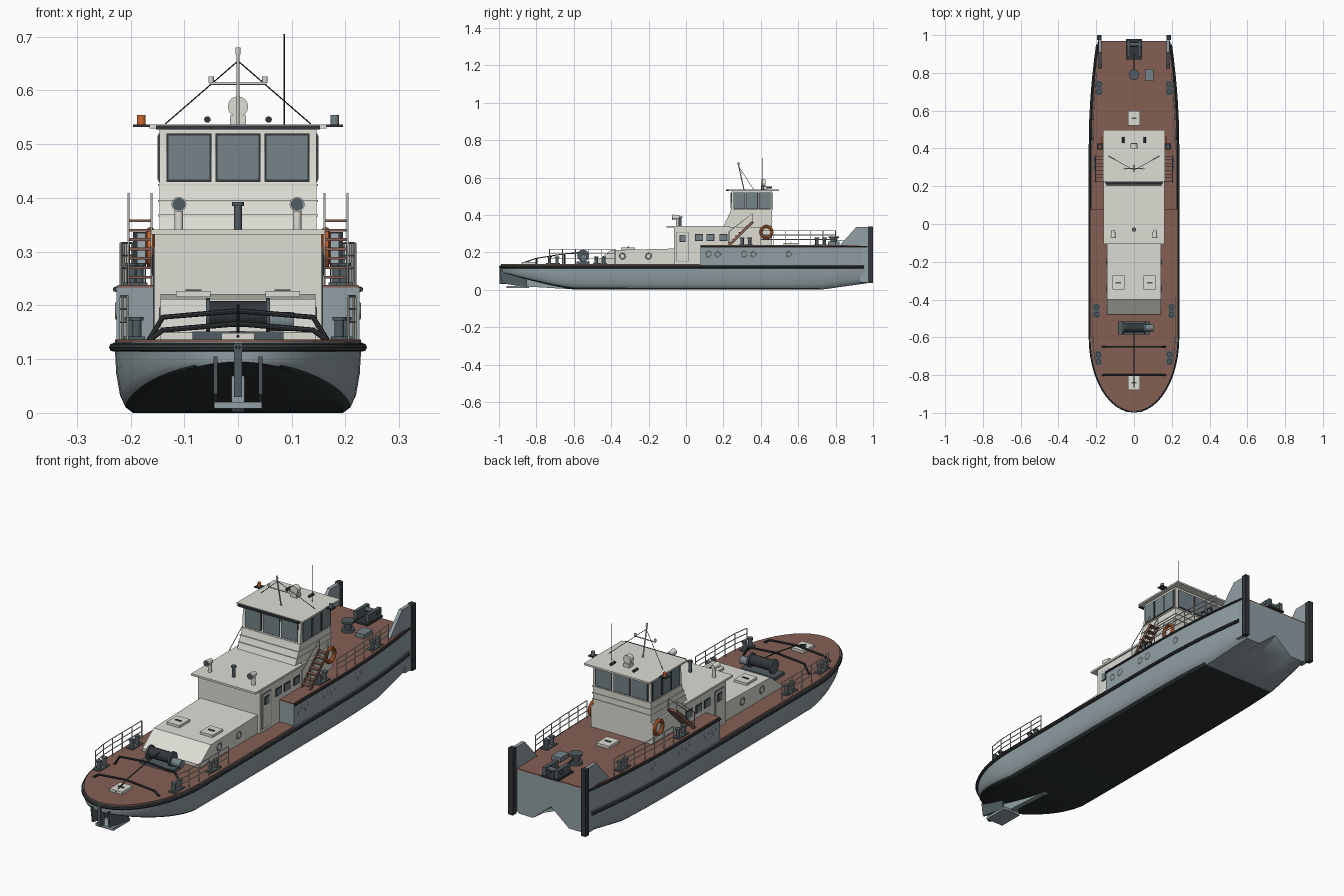
import bpy, bmesh, math
from mathutils import Vector

if "Cube" in bpy.data.objects:
    bpy.data.objects.remove(bpy.data.objects["Cube"])


def material(name, r, g, b):
    rgb = [(c / 255) ** 2.2 for c in (r, g, b)] + [1]
    m = bpy.data.materials.new(name)
    m.use_nodes = True
    m.diffuse_color = rgb
    m.node_tree.nodes["Principled BSDF"].inputs["Base Color"].default_value = rgb
    return m


GREY = material("hull grey", 144, 158, 163)
DARK = material("bottom black", 48, 54, 54)
DECK = material("deck brown", 132, 95, 84)
WHITE = material("house white", 220, 220, 212)
BLACK = material("fender charcoal", 54, 58, 60)
IRON = material("fitting slate", 82, 94, 98)
GLASS = material("window glass", 116, 130, 135)
ORANGE = material("safety orange", 205, 105, 55)


def finish(name, bm, *mats):
    bmesh.ops.recalc_face_normals(bm, faces=bm.faces[:])
    me = bpy.data.meshes.new(name)
    bm.to_mesh(me)
    bm.free()
    for m in mats:
        me.materials.append(m)
    me.polygons.foreach_set("use_smooth", [True] * len(me.polygons))
    me.set_sharp_from_angle(angle=math.radians(32))
    ob = bpy.data.objects.new(name, me)
    bpy.context.collection.objects.link(ob)
    return ob


def loft(name, rings, *mats):
    bm = bmesh.new()
    vs = [[bm.verts.new(p) for p in ring] for ring in rings]
    n = len(vs[0])
    for a, b in zip(vs, vs[1:]):
        for i in range(n):
            j = (i + 1) % n
            bm.faces.new((a[i], a[j], b[j], b[i]))
    bm.faces.new(vs[0])
    bm.faces.new(vs[-1])
    return finish(name, bm, *mats)


def prism(name, profile, x0, x1, mat):
    return loft(name, [[(x, y, z) for y, z in profile] for x in (x0, x1)], mat)


def box(name, x, y, z, sx, sy, sz, mat):
    h = sy / 2
    return prism(name, [(y - h, z), (y + h, z), (y + h, z + sz), (y - h, z + sz)], x - sx / 2, x + sx / 2, mat)


def rod(name, a, b, r, mat, r2=None, n=16):
    a, b = Vector(a), Vector(b)
    q = (b - a).to_track_quat('Z', 'Y')
    circle = [(math.cos(t * math.tau / n), math.sin(t * math.tau / n)) for t in range(n)]
    return loft(name, [[p + q @ Vector((c * k, s * k, 0)) for c, s in circle]
                       for p, k in ((a, r), (b, r if r2 is None else r2))], mat)


def tube(name, pts, r, mat, closed=False):
    cu = bpy.data.curves.new(name, 'CURVE')
    cu.dimensions = '3D'
    cu.bevel_depth, cu.bevel_resolution, cu.use_fill_caps = r, 2, True
    sp = cu.splines.new('POLY')
    sp.points.add(len(pts) - 1)
    for p, co in zip(sp.points, pts):
        p.co = (*co, 1)
    sp.use_cyclic_u = closed
    tmp = bpy.data.objects.new(name, cu)
    bpy.context.collection.objects.link(tmp)
    bpy.context.view_layer.update()
    me = bpy.data.meshes.new_from_object(tmp.evaluated_get(bpy.context.evaluated_depsgraph_get()))
    bpy.data.objects.remove(tmp)
    bm = bmesh.new()
    bm.from_mesh(me)
    return finish(name, bm, mat)


def ring(name, x, y, z, R, r, mat):
    tube(name, [(x, y + R * math.cos(i * math.tau / 24), z + R * math.sin(i * math.tau / 24)) for i in range(24)], r, mat, True)


def beam(y):
    if y < -0.6:
        return 0.23 * math.sqrt(max(0.0002, 1 - ((-0.6 - y) / 0.39) ** 2))
    return 0.23 - 0.042 * max(0, (y - 0.4) / 0.57) ** 2


# Hull: rounded stern, flat bottom, raked bow with a central notch
def section(y):
    b = beam(y)
    k = 0.095 * max(0, (-0.58 - y) / 0.41) ** 1.3 + 0.035 * max(0, (y - 0.72) / 0.25)
    notch = 0.075 * max(0, (y - 0.78) / 0.19)
    t, h = 0.132, 0.132 - k
    half = [(b, t), (b * 0.985, k + h * 0.55), (b * 0.955, k + h * 0.25), (b * 0.91, k + h * 0.08),
            (b * 0.85, k), (b * 0.48, k)]
    return [(x, y, z) for x, z in half] + [(0, y, k + notch)] + [(-x, y, z) for x, z in half[::-1]]


stern = [-0.6 - 0.39 * math.sin(i * math.pi / 24) for i in range(12, 0, -1)]
mid = [-0.6, -0.3, 0.1, 0.4, 0.55, 0.65, 0.72, 0.78, 0.88, 0.97]
hull = loft("hull", [section(y) for y in stern + mid], GREY, DARK)
for f in hull.data.polygons:
    if f.normal.z < -0.6 and f.center.y < 0.74:
        f.material_index = 1


def deck_slab(name, ys, z0, z1, inset, mat):
    return loft(name, [[(-beam(y) + inset, y, z0), (beam(y) - inset, y, z0),
                        (beam(y) - inset, y, z1), (-beam(y) + inset, y, z1)] for y in ys], mat)


fore = [0.078, 0.25, 0.4, 0.5, 0.6, 0.7, 0.8, 0.9, 0.97]
deck_slab("aft_deck", stern + [-0.6, -0.2, 0.078], 0.13, 0.137, 0.001, DECK)
deck_slab("raised_forehull", fore, 0.13, 0.233, 0.004, GREY)
deck_slab("fore_deck", fore, 0.233, 0.238, 0.006, DECK)
tube("stern_fender", [(0, -0.992, 0.122)] + [(beam(y) + 0.002, y, 0.122) for y in stern + mid[:-1] + [0.95]], 0.008, BLACK)
tube("stern_fender_right", [(0, -0.992, 0.122)] + [(-beam(y) - 0.002, y, 0.122) for y in stern + mid[:-1] + [0.95]], 0.008, BLACK)

# Stern skeg and rudder
prism("skeg", [(-0.9, 0.09), (-0.9, 0.02), (-0.6, 0.002), (-0.6, 0.05)], -0.012, 0.012, GREY)
box("rudder_sole", 0, -0.9, 0.008, 0.09, 0.12, 0.012, GREY)
box("rudder_stock", 0, -0.983, 0.03, 0.014, 0.03, 0.1, IRON)
for s in (-1, 1):
    prism("rudder_blade", [(-0.995, 0.105), (-0.985, 0.035), (-0.85, 0.012), (-0.85, 0.09)], s * 0.042 - 0.004, s * 0.042 + 0.004, IRON)


def bollard(x, y, z):
    box("bollard_base", x, y, z, 0.032, 0.075, 0.005, IRON)
    for d in (-0.02, 0.02):
        rod("bollard_post", (x, y + d, z), (x, y + d, z + 0.038), 0.009, IRON)
        rod("bollard_cap", (x, y + d, z + 0.035), (x, y + d, z + 0.041), 0.013, IRON)


def railing(s, y0, y1, z, h, n):
    ys = [y0 + (y1 - y0) * i / n for i in range(n + 1)]
    for y in ys:
        rod("rail_post", (s * (beam(y) - 0.012), y, z), (s * (beam(y) - 0.012), y, z + h), 0.0022, WHITE, n=8)
    for k in (0.4, 0.7, 1):
        tube("rail_bar", [(s * (beam(y) - 0.012), y, z + h * k) for y in ys], 0.002, WHITE)


def pane(name, x, y, z, w, h, axis):
    # Framed glass plate lying on a wall; axis is the wall's normal
    for part, grow, t, m in (("_frame", 0.008, 0.004, BLACK), ("_glass", 0, 0.007, GLASS)):
        dims = (t, w + grow) if axis == 'x' else (w + grow, t)
        box(name + part, x, y, z - grow / 2, *dims, h + grow, m)


# Parts repeated on both sides
for s in (-1, 1):
    tube("upper_fender", [(s * (beam(y) - 0.002), y, 0.23) for y in fore], 0.005, BLACK)
    prism("push_knee", [(0.82, 0.235), (0.91, 0.335), (0.98, 0.335), (0.98, 0.04), (0.93, 0.04), (0.93, 0.235)],
          s * 0.18 - 0.008, s * 0.18 + 0.008, GREY)
    box("knee_fender", s * 0.183, 0.987, 0.035, 0.024, 0.026, 0.302, BLACK)
    for y, z in ((-0.71, 0.137), (-0.46, 0.137), (0.32, 0.238), (0.72, 0.238)):
        bollard(s * (beam(y) - 0.032), y, z)
    railing(s, -0.73, -0.38, 0.137, 0.08, 5)
    railing(s, 0.4, 0.8, 0.238, 0.078, 6)
    for y in (0.12, 0.17, 0.31, 0.36, 0.55):
        ring("porthole", s * (beam(y) - 0.004), y, 0.19, 0.014, 0.0025, WHITE)
    for y in (-0.34, -0.2):
        ring("trunk_porthole", s * 0.144, y, 0.18, 0.015, 0.003, GREY)
    # Deckhouse doors and windows
    box("side_door_frame", s * 0.155, -0.018, 0.15, 0.004, 0.07, 0.16, GREY)
    box("side_door", s * 0.155, -0.018, 0.155, 0.007, 0.06, 0.15, WHITE)
    pane("door_window", s * 0.158, -0.018, 0.26, 0.025, 0.03, 'x')
    for y in (0.07, 0.13, 0.2):
        pane("house_window", s * 0.155, y, 0.265, 0.035, 0.028, 'x')
    # Side stairs with handrails
    for i in range(7):
        box("stair_tread", s * 0.182, 0.235 + i * 0.019, 0.25 + i * 0.0175, 0.042, 0.02, 0.005, DECK)
    for x in (0.161, 0.204):
        prism("stair_stringer", [(0.222, 0.238), (0.24, 0.238), (0.365, 0.36), (0.35, 0.365)], s * x - 0.002, s * x + 0.002, DECK)
        tube("stair_handrail", [(s * x, 0.23, 0.24), (s * x, 0.23, 0.31), (s * x, 0.355, 0.408), (s * x, 0.355, 0.36)], 0.002, WHITE)
    ring("lifebuoy", s * 0.163, 0.43, 0.308, 0.03, 0.008, ORANGE)
    # Gooseneck vents on the house roof
    rod("vent_pipe", (s * 0.11, -0.045, 0.34), (s * 0.11, -0.045, 0.392), 0.008, WHITE)
    rod("vent_cowl", (s * 0.11, -0.035, 0.388), (s * 0.11, -0.072, 0.388), 0.01, WHITE, 0.014)
    rod("vent_mouth", (s * 0.11, -0.071, 0.388), (s * 0.11, -0.074, 0.388), 0.012, IRON)
    # Trunk hatches
    box("trunk_hatch", s * 0.083, -0.31, 0.216, 0.064, 0.075, 0.011, WHITE)
    box("hatch_handle", s * 0.083, -0.31, 0.227, 0.03, 0.008, 0.003, IRON)
    # Wheelhouse side windows and lanterns
    for y in (0.285, 0.352, 0.42):
        pane("wheelhouse_side_window", s * 0.146, y, 0.434, 0.056, 0.082, 'x')
    box("lantern_arm", s * 0.178, 0.41, 0.532, 0.034, 0.03, 0.005, BLACK)
    rod("lantern", (s * 0.18, 0.41, 0.536), (s * 0.18, 0.41, 0.554), 0.008, ORANGE if s < 0 else GLASS)
    rod("searchlight", (s * 0.057, 0.43, 0.546), (s * 0.057, 0.46, 0.546), 0.006, BLACK)
    rod("mast_stay", (s * 0.135, 0.36, 0.538), (0, 0.285, 0.655), 0.0012, BLACK, n=6)
    rod("yard_lamp", (s * 0.05, 0.293, 0.615), (s * 0.05, 0.293, 0.626), 0.005, WHITE)
    # Bow bitt posts
    box("bow_bitt", s * 0.03, 0.93, 0.238, 0.016, 0.09, 0.045, IRON)

# Engine trunk and deckhouse
prism("engine_trunk", [(-0.48, 0.135), (-0.48, 0.15), (-0.4, 0.212), (-0.06, 0.22), (-0.06, 0.135)], -0.144, 0.144, WHITE)
box("deckhouse", 0, 0.1975, 0.135, 0.31, 0.525, 0.2, WHITE)
box("deckhouse_roof", 0, 0.065, 0.332, 0.324, 0.34, 0.009, WHITE)
rod("exhaust_stack", (0, -0.03, 0.34), (0, -0.03, 0.392), 0.007, IRON)
rod("exhaust_cap", (0, -0.03, 0.385), (0, -0.03, 0.392), 0.011, IRON)

# Wheelhouse
prism("wheelhouse", [(0.2, 0.335), (0.24, 0.425), (0.245, 0.53), (0.46, 0.53), (0.46, 0.335)], -0.146, 0.146, WHITE)
for z in (0.365, 0.392, 0.422):
    box("wall_rib", 0, 0.331 + (z - 0.335) * 0.222, z, 0.298, 0.264 - (z - 0.335) * 0.444, 0.004, WHITE)
for x in (-0.091, 0, 0.091):
    pane("aft_window", x, 0.242, 0.434, 0.076, 0.082, 'y')
    pane("forward_window", x, 0.46, 0.434, 0.076, 0.082, 'y')
box("wheelhouse_roof", 0, 0.362, 0.529, 0.33, 0.272, 0.008, WHITE)
box("roof_visor", 0, 0.222, 0.527, 0.306, 0.014, 0.008, BLACK)

# Mast, radar and aerial
rod("mast", (0, 0.31, 0.535), (0, 0.28, 0.67), 0.003, WHITE)
rod("mast_light", (0, 0.281, 0.667), (0, 0.28, 0.68), 0.005, WHITE)
rod("yard", (-0.053, 0.293, 0.613), (0.053, 0.293, 0.613), 0.0025, WHITE)
rod("radar_dish", (0, 0.4, 0.57), (0, 0.425, 0.57), 0.019, WHITE)
box("radar_base", 0, 0.415, 0.537, 0.03, 0.03, 0.016, WHITE)
rod("whip_aerial", (0.086, 0.41, 0.535), (0.086, 0.41, 0.705), 0.001, BLACK, n=6)

# Towing winch, cable and tow bows
box("winch_bed", 0, -0.55, 0.137, 0.17, 0.07, 0.014, IRON)
rod("winch_drum", (-0.052, -0.55, 0.184), (0.052, -0.55, 0.184), 0.024, BLACK)
for x in (-0.056, 0.056):
    rod("winch_flange", (x - 0.004, -0.55, 0.182), (x + 0.004, -0.55, 0.182), 0.032, IRON)
rod("winch_motor", (0.06, -0.55, 0.17), (0.104, -0.55, 0.17), 0.018, GLASS)
tube("tow_cable", [(0, -0.56, 0.2), (0, -0.65, 0.192), (0, -0.8, 0.168), (0, -0.88, 0.142)], 0.0025, BLACK)
for y, z in ((-0.65, 0.19), (-0.8, 0.166)):
    tube("tow_bow", [(-0.166, y, 0.135), (-0.14, y, z - 0.012), (0, y, z), (0.14, y, z - 0.012), (0.166, y, 0.135)], 0.005, BLACK)

# Deck hatches, capstan and bow bitts
for y, z in ((-0.84, 0.137), (0.56, 0.238)):
    box("deck_hatch", 0, y, z, 0.062, 0.076, 0.012, WHITE)
    box("deck_hatch_handle", 0, y, z + 0.012, 0.028, 0.008, 0.003, IRON)
rod("capstan_base", (0, 0.79, 0.238), (0, 0.79, 0.25), 0.028, IRON)
rod("capstan_barrel", (0, 0.79, 0.25), (0, 0.79, 0.278), 0.016, IRON, 0.02)
rod("capstan_head", (0, 0.79, 0.276), (0, 0.79, 0.286), 0.028, IRON)
rod("capstan_cable", (0, 0.8, 0.262), (0, 0.9, 0.262), 0.0025, BLACK, n=8)
box("capstan_motor", 0.08, 0.79, 0.238, 0.045, 0.06, 0.02, GLASS)
box("bitt_base", 0, 0.925, 0.238, 0.085, 0.11, 0.008, BLACK)
rod("bitt_crossbar", (-0.042, 0.95, 0.27), (0.042, 0.95, 0.27), 0.01, IRON)
